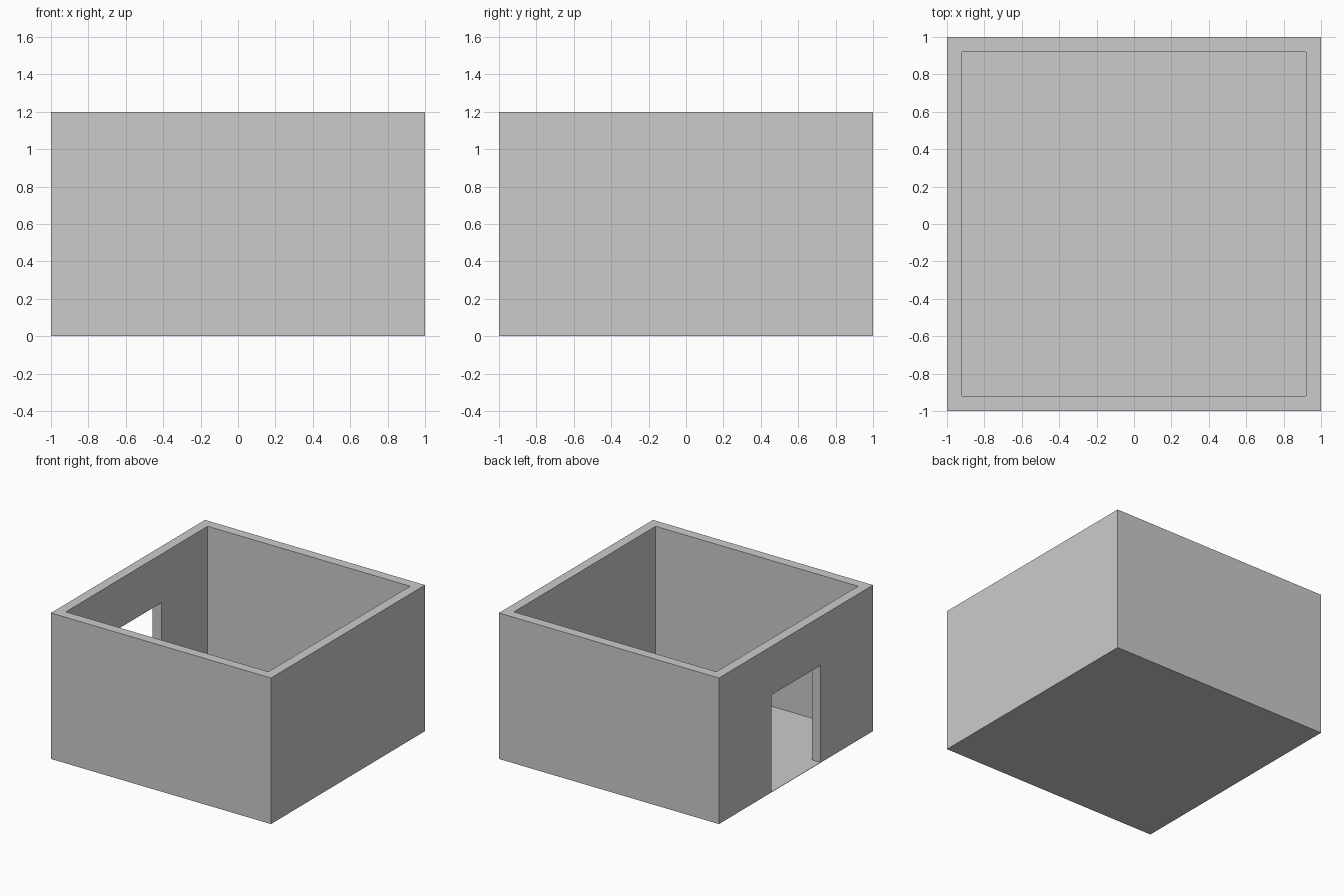
import bpy

if "Cube" in bpy.data.objects:
    bpy.data.objects.remove(bpy.data.objects["Cube"])

SIZE, HEIGHT, WALL, FLOOR = 2.0, 1.2, 0.08, 0.003
DOOR_W, DOOR_H = 0.64, 0.8


def box(name, lo, hi):
    """Axis-aligned box between two corners."""
    bpy.ops.mesh.primitive_cube_add(size=1)
    ob = bpy.context.object
    ob.name = name
    for v in ob.data.vertices:
        v.co = [h if c > 0 else l for c, l, h in zip(v.co, lo, hi)]
    return ob


def cut(target, cutter):
    """Subtract a hidden cutter from the target."""
    mod = target.modifiers.new(cutter.name, 'BOOLEAN')
    mod.operation = 'DIFFERENCE'
    mod.solver = 'EXACT'
    mod.object = cutter
    cutter.hide_render = True
    cutter.display_type = 'WIRE'


half = SIZE / 2
inner = half - WALL

# Open-topped room: four walls on a very thin floor
room = box("room_walls_and_floor", (-half, -half, 0), (half, half, HEIGHT))

# Interior space
cut(room, box("interior_cutter", (-inner, -inner, FLOOR), (inner, inner, HEIGHT + 0.5)))

# Doorway centred in the left wall
cut(room, box("doorway_cutter", (-half - 0.2, -DOOR_W / 2, FLOOR), (-half + 0.3, DOOR_W / 2, DOOR_H)))
